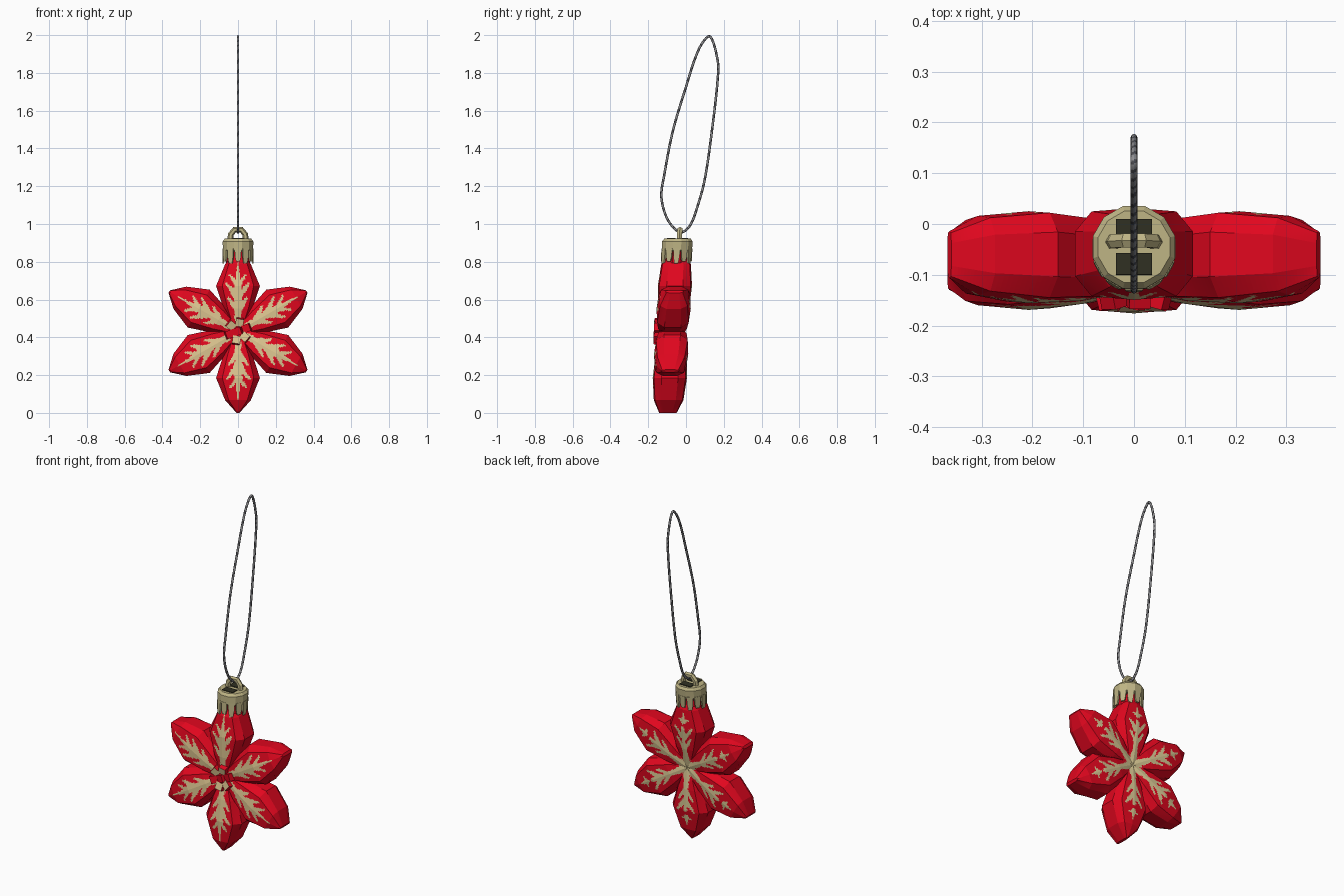
import bpy, bmesh, math, random
from mathutils import Vector, Matrix

if "Cube" in bpy.data.objects:
    bpy.data.objects.remove(bpy.data.objects["Cube"])

CZ = 0.432  # height of the flower centre
random.seed(4)


def material(name, rgb):
    m = bpy.data.materials.new(name)
    m.diffuse_color = (*rgb, 1)
    m.use_nodes = True
    m.node_tree.nodes["Principled BSDF"].inputs["Base Color"].default_value = m.diffuse_color
    return m


RED = material("glossy red", (0.75, 0.002, 0.013))
GOLD = material("gold glitter", (0.72, 0.56, 0.28))
OLIVE = material("olive gold glitter", (0.68, 0.57, 0.29))
BRASS = material("pale brass", (0.52, 0.46, 0.235))
DARK = material("cap inside", (0.03, 0.03, 0.016))
GREY = material("grey thread", (0.28, 0.28, 0.29))
BLACK = material("dark thread", (0.08, 0.08, 0.09))


def lean(x, y, z):
    """The ornament hangs slightly tilted."""
    return Vector((x, y - 0.072 + 0.055 * (z - CZ), z))


def finish(bm, name, *mats):
    bmesh.ops.recalc_face_normals(bm, faces=bm.faces)
    me = bpy.data.meshes.new(name)
    bm.to_mesh(me)
    bm.free()
    for m in mats:
        me.materials.append(m)
    ob = bpy.data.objects.new(name, me)
    bpy.context.collection.objects.link(ob)
    return ob


def loft(bm, rings, cap=True, closed=False, paint=None):
    """Skin a list of equal point rings."""
    vs = [[bm.verts.new(p) for p in r] for r in rings]
    n = len(vs[0])
    pairs = list(zip(vs, vs[1:])) + ([(vs[-1], vs[0])] if closed else [])
    for k, (a, b) in enumerate(pairs):
        for i in range(n):
            f = bm.faces.new((a[i], a[(i + 1) % n], b[(i + 1) % n], b[i]))
            if paint:
                f.material_index = paint(k, i)
                f.smooth = True
    if cap and not closed:
        bm.faces.new(vs[0])
        bm.faces.new(vs[-1])


def circle(r, z, n):
    return [lean(r * math.cos(math.tau * (i + .5) / n), r * math.sin(math.tau * (i + .5) / n), z)
            for i in range(n)]


def tube(bm, path, radius, sides, binormal, closed, paint=None):
    b, rings, n = Vector(binormal), [], len(path)
    for i, p in enumerate(path):
        nxt = path[(i + 1) % n] if closed or i < n - 1 else p
        prv = path[i - 1] if closed or i else p
        s = (nxt - prv).normalized().cross(b).normalized()
        rings.append([p + radius * (math.cos(math.tau * k / sides) * s + math.sin(math.tau * k / sides) * b)
                      for k in range(sides)])
    loft(bm, rings, True, closed, paint)


# vein pattern on each petal: root (r, offset), tip (r, offset), half widths
FRONT = [((.06, 0), (.25, 0), .018, .021), ((.25, 0), (.365, 0), .014, .003),
         ((.11, 0), (.175, .05), .02, .006), ((.18, 0), (.25, .06), .021, .006), ((.24, 0), (.30, .045), .014, .005)]
BACK = [((0, 0), (.10, 0), .030, .015), ((.10, 0), (.245, 0), .015, .012), ((.285, 0), (.335, 0), .014, .004),
        ((.12, 0), (.185, .045), .013, .006), ((.185, 0), (.25, .055), .017, .006), ((.285, 0), (.30, .028), .010, .006)]


def on_vein(r, lat, veins):
    lat = abs(lat) if lat > 0 else abs(lat) * 1.08
    p = Vector((r, lat))
    for a, b, w0, w1 in veins:
        a, b = Vector(a), Vector(b)
        t = max(0, min(1, (p - a).dot(b - a) / (b - a).length_squared))
        if (p - a.lerp(b, t)).length < (w0 + (w1 - w0) * t) * random.uniform(.8, 1.2):
            return True
    return False


# flower body: six faceted petals (distance, half width, half thickness), finely cut for the veins
STATIONS = [(0, .02, .06), (.12, .076, .08), (.24, .116, .088), (.355, .068, .076), (.42, .008, .045)]
HALF = [(0, -1.03), (.72, -.95), (1, -.5), (1, .5), (.72, .95), (0, 1.03)]
SECTION = HALF + [(-a, b) for a, b in HALF[-2:0:-1]]
bm = bmesh.new()
for k in range(6):
    a = math.radians(30 + 60 * k)
    c, s = math.cos(a), math.sin(a)
    stretch = 1.028 if k == 4 else 1
    rings = []
    for r, w, t in STATIONS:
        r *= stretch
        rings.append([lean(r * c - sx * w * s, sy * t, CZ + r * s + sx * w * c) for sx, sy in SECTION])
    loft(bm, rings)
bmesh.ops.subdivide_edges(bm, edges=bm.edges[:], cuts=12, use_grid_fill=True)
bmesh.ops.recalc_face_normals(bm, faces=bm.faces)
for f in bm.faces:
    if abs(f.normal.y) > .6:
        p = f.calc_center_median()
        x, z = p.x, p.z - CZ
        a = math.radians(30 + 60 * round((math.degrees(math.atan2(z, x)) - 30) / 60))
        r, lat = x * math.cos(a) + z * math.sin(a), z * math.cos(a) - x * math.sin(a)
        if f.normal.y < 0:
            f.material_index = 1 if on_vein(r, lat, FRONT) else 0
        else:
            f.material_index = 2 if on_vein(r, lat, BACK) else 0
finish(bm, "flower_body", RED, GOLD, OLIVE)

# neck inside the cap
bm = bmesh.new()
loft(bm, [circle(.06, .74, 10), circle(.067, .80, 10), circle(.06, .90, 10)])
finish(bm, "flower_neck", RED)

# stamen cluster: chunky tilted buds, most with a gold front
bm = bmesh.new()
for i in range(7):
    r, a = (.05 if i < 6 else 0), math.radians(60 * i + 20)
    centre = lean(r * math.cos(a), -.073, CZ + r * math.sin(a))
    turn = Matrix.Translation(centre) @ Matrix.Rotation(-a, 4, 'Y') @ Matrix.Rotation(-.25, 4, 'Z')
    new = bmesh.ops.create_cube(bm, size=.042, matrix=turn)["verts"]
    for f in {f for v in new for f in v.link_faces}:
        f.normal_update()
        f.material_index = int(f.normal.y < -.8 and i not in (0, 3, 6))
finish(bm, "stamens", RED, GOLD)

# cap crown and its teeth
bm = bmesh.new()
loft(bm, [circle(r, z, 12) for r, z in ((.076, .855), (.083, .862), (.084, .908), (.073, .922))])
finish(bm, "cap_crown", BRASS)

bm = bmesh.new()
for i in range(12):
    a = math.tau * i / 12
    out, tan = Vector((math.cos(a), math.sin(a))), Vector((-math.sin(a), math.cos(a)))
    rings = []
    for z, w in ((.87, .018), (.825, .016), (.79 + .012 * (i % 2), .010)):
        pts = [out * r + tan * w * s for r, s in ((.073, -1), (.082, -1), (.082, 1), (.073, 1))]
        rings.append([lean(p.x, p.y, z) for p in pts])
    loft(bm, rings)
finish(bm, "cap_teeth", BRASS)

# dark openings on top of the cap
bm = bmesh.new()
for s in (-1, 1):
    rings = [[lean(x, s * y, z) for x, y in ((-.035, .012), (.035, .012), (.035, .055), (-.035, .055))]
             for z in (.918, .926)]
    loft(bm, rings)
finish(bm, "cap_openings", DARK)

# hanging eye
bm = bmesh.new()
arch = [(-.042, .912), (-.038, .945), (-.018, .97), (.018, .97), (.038, .945), (.042, .912)]
tube(bm, [lean(x, .01, z) for x, z in arch], .0155, 6, (0, 1, 0), False)
finish(bm, "cap_eye", BRASS)

# twisted cord: smooth closed loop (y, z) with two spiralling colours
PATH = [(.125, 1.993), (.167, 1.87), (.168, 1.77), (.138, 1.5), (.10, 1.24), (.063, 1.10), (.02, .99),
        (-.03, .956), (-.095, 1.02), (-.130, 1.14), (-.115, 1.26), (-.07, 1.49), (-.005, 1.71), (.068, 1.925)]
pts = [Vector((0, y, z)) for y, z in PATH]
line = []
for i in range(len(pts)):
    p0, p1, p2, p3 = (pts[(i + j) % len(pts)] for j in (-1, 0, 1, 2))
    d1, d2 = [(b - a) / ((b - m).length + (m - a).length) * (p2 - p1).length
              for a, m, b in ((p0, p1, p2), (p1, p2, p3))]
    for j in range(32):
        t = j / 32
        line.append((2 * t**3 - 3 * t**2 + 1) * p1 + (t**3 - 2 * t**2 + t) * d1
                    + (3 * t**2 - 2 * t**3) * p2 + (t**3 - t**2) * d2)
bm = bmesh.new()
tube(bm, line, .0065, 8, (1, 0, 0), True, lambda k, i: int((k + i) % 8 < 3))
finish(bm, "hanging_cord", GREY, BLACK)
